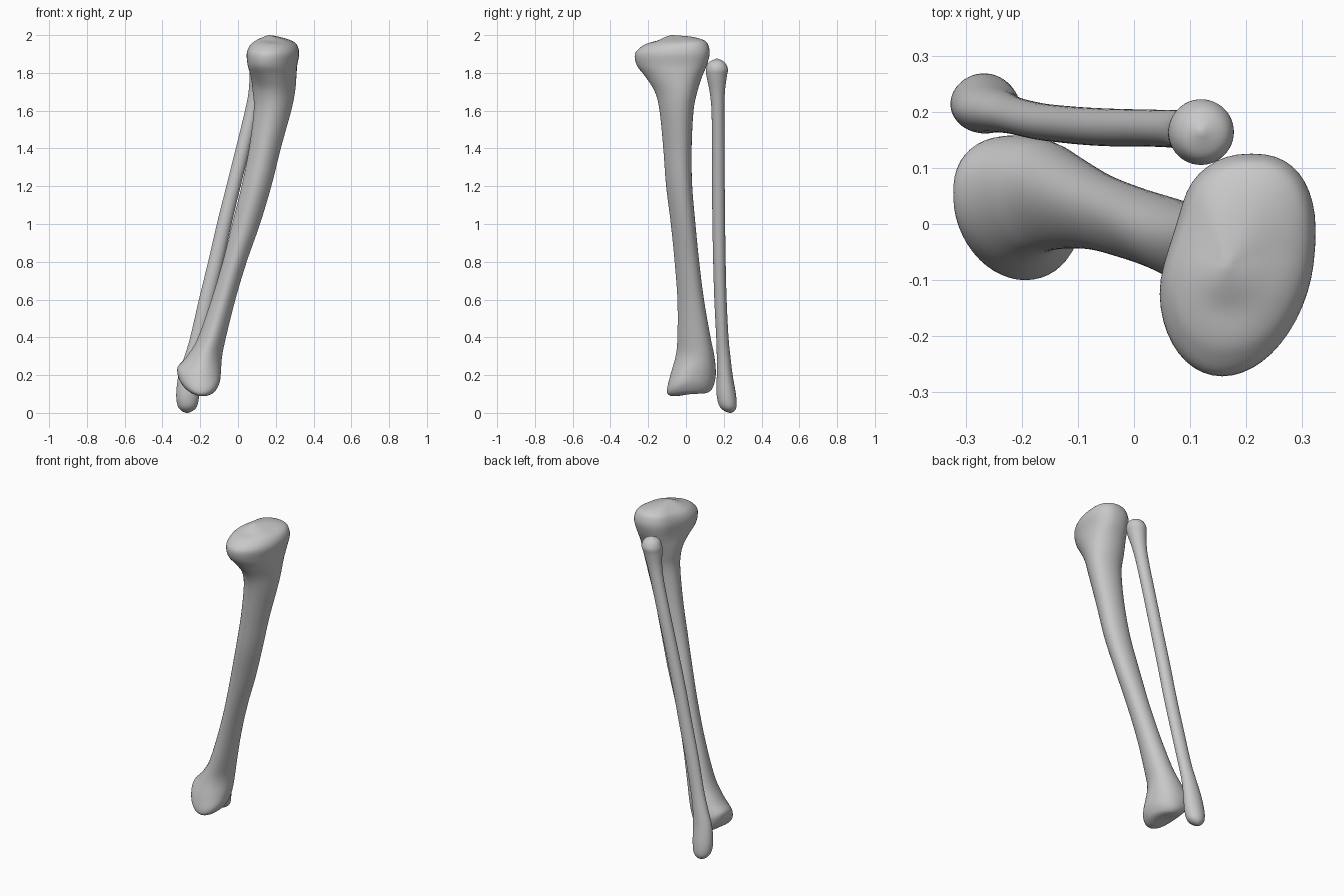
import bpy, bmesh, math

# Remove the default cube only
cube = bpy.data.objects.get("Cube")
if cube:
    bpy.data.objects.remove(cube, do_unlink=True)

BONE_COLOUR = (0.58, 0.58, 0.58, 1)
bone_grey = bpy.data.materials.new("bone grey")
bone_grey.use_nodes = True
bone_grey.diffuse_color = BONE_COLOUR
bone_grey.node_tree.nodes["Principled BSDF"].inputs["Base Color"].default_value = BONE_COLOUR

SIDES = 48
STEPS = 5


def smoothstep(low, high, value):
    t = min(max((value - low) / (high - low), 0), 1)
    return t * t * (3 - 2 * t)


def squared(value, power):
    """Push a circle coordinate outward for a squarer outline."""
    return math.copysign(abs(value) ** power, value)


def spline(rows):
    """Pass a smooth curve through every row of section values."""
    padded = [rows[0]] + rows + [rows[-1]]
    for before, start, end, after in zip(padded, padded[1:], padded[2:], padded[3:]):
        for step in range(STEPS):
            t = step / STEPS
            yield [b + t / 2 * (c - a + t * (2 * a - 5 * b + 4 * c - d + t * (3 * (b - c) + d - a)))
                   for a, b, c, d in zip(before, start, end, after)]
    yield rows[-1]


def loft(name, rows, shape):
    """Skin rings given as height, left, right, front and back."""
    bm = bmesh.new()
    rings = []
    for z, left, right, front, back in spline(rows):
        centre_x, centre_y = (left + right) / 2, (front + back) / 2
        half_x, half_y = (right - left) / 2, (back - front) / 2
        ring = []
        for i in range(SIDES):
            angle = math.tau * i / SIDES
            u, v = math.cos(angle), math.sin(angle)
            dx, dy, dz = shape(z, u, v, half_x, half_y)
            ring.append(bm.verts.new((centre_x + dx, centre_y + dy, z + dz)))
        rings.append(ring)
    for lower, upper in zip(rings, rings[1:]):
        for i in range(SIDES):
            j = (i + 1) % SIDES
            bm.faces.new((lower[i], lower[j], upper[j], upper[i]))
    bm.faces.new(rings[0][::-1])
    bm.faces.new(rings[-1])
    bmesh.ops.recalc_face_normals(bm, faces=bm.faces)
    mesh = bpy.data.meshes.new(name)
    bm.to_mesh(mesh)
    bm.free()
    mesh.materials.append(bone_grey)
    for face in mesh.polygons:
        face.use_smooth = True
    bone = bpy.data.objects.new(name, mesh)
    bpy.context.collection.objects.link(bone)


def shin_shape(z, u, v, half_x, half_y):
    head = smoothstep(1.7, 1.85, z)
    foot = 1 - smoothstep(0.1, 0.35, z)
    # The shaft narrows to a front crest, both ends are squarer at the back
    taper = 0.2 * (1 - head) * (1 - foot)
    power = 1 - 0.15 * max(head, foot) * smoothstep(-0.2, 0.4, v)
    dx = half_x * squared(u, power) * (1 + taper * v)
    dy = half_y * squared(v, power)
    # The head leans one way and the foot the other
    dx += (0.13 * head - 0.12 * foot) * dy
    # The head has a hollow on its outer back edge
    hollow = math.exp(-((u + 0.9) / 0.4) ** 2 - ((v - 0.3) / 0.35) ** 2)
    dx += 0.1 * head * half_x * hollow
    # The lower joint face curves up to both sides, most to the outer one
    dz = foot * (0.1 * dy + 4 * (dx - 0.02) ** 2)
    # A shallow dish at the front of the upper joint face
    top = smoothstep(1.92, 1.96, z)
    dish = math.exp(-((dx + 0.01) / 0.06) ** 2 - ((dy + 0.1) / 0.05) ** 2)
    dz -= 0.012 * top * dish
    # The back of the head stays high while the front slopes down
    dz += 0.07 * top * max(dy, 0)
    return dx, dy, dz


def round_shape(z, u, v, half_x, half_y):
    return half_x * u, half_y * v, 0


# Large shin bone, from the ankle joint up to the knee joint
shin_rows = [
    (0.102, -0.21, -0.19, 0.02, 0.04),
    (0.096, -0.27, -0.14, -0.05, 0.10),
    (0.105, -0.30, -0.115, -0.09, 0.13),
    (0.135, -0.318, -0.097, -0.10, 0.148),
    (0.20, -0.315, -0.09, -0.085, 0.158),
    (0.30, -0.265, -0.085, -0.055, 0.15),
    (0.40, -0.21, -0.065, -0.045, 0.13),
    (0.60, -0.14, -0.015, -0.045, 0.095),
    (0.80, -0.08, 0.045, -0.06, 0.07),
    (1.00, -0.03, 0.115, -0.08, 0.05),
    (1.20, 0.02, 0.175, -0.105, 0.033),
    (1.40, 0.06, 0.225, -0.12, 0.03),
    (1.60, 0.085, 0.28, -0.14, 0.04),
    (1.70, 0.08, 0.30, -0.165, 0.06),
    (1.78, 0.065, 0.307, -0.215, 0.085),
    (1.84, 0.052, 0.31, -0.26, 0.11),
    (1.90, 0.047, 0.32, -0.27, 0.125),
    (1.94, 0.06, 0.312, -0.235, 0.118),
    (1.965, 0.085, 0.285, -0.195, 0.09),
    (1.985, 0.12, 0.23, -0.145, 0.03),
    (2.00, 0.16, 0.17, -0.08, -0.07),
]
loft("shin_bone", shin_rows, shin_shape)

# Slim calf bone behind it, with a pointed ankle end and a round head
calf_rows = [
    (0.00, -0.275, -0.265, 0.23, 0.24),
    (0.012, -0.30, -0.237, 0.20, 0.258),
    (0.04, -0.32, -0.215, 0.175, 0.268),
    (0.10, -0.327, -0.205, 0.162, 0.264),
    (0.20, -0.315, -0.20, 0.163, 0.247),
    (0.30, -0.283, -0.19, 0.163, 0.235),
    (0.40, -0.253, -0.17, 0.16, 0.225),
    (0.60, -0.207, -0.125, 0.15, 0.215),
    (0.80, -0.158, -0.078, 0.144, 0.21),
    (1.00, -0.112, -0.034, 0.14, 0.207),
    (1.20, -0.062, 0.014, 0.138, 0.205),
    (1.40, -0.012, 0.064, 0.138, 0.204),
    (1.60, 0.037, 0.115, 0.135, 0.203),
    (1.70, 0.056, 0.142, 0.125, 0.206),
    (1.78, 0.061, 0.168, 0.109, 0.216),
    (1.82, 0.063, 0.178, 0.106, 0.222),
    (1.855, 0.08, 0.165, 0.12, 0.205),
    (1.875, 0.115, 0.125, 0.16, 0.17),
]
loft("calf_bone", calf_rows, round_shape)
